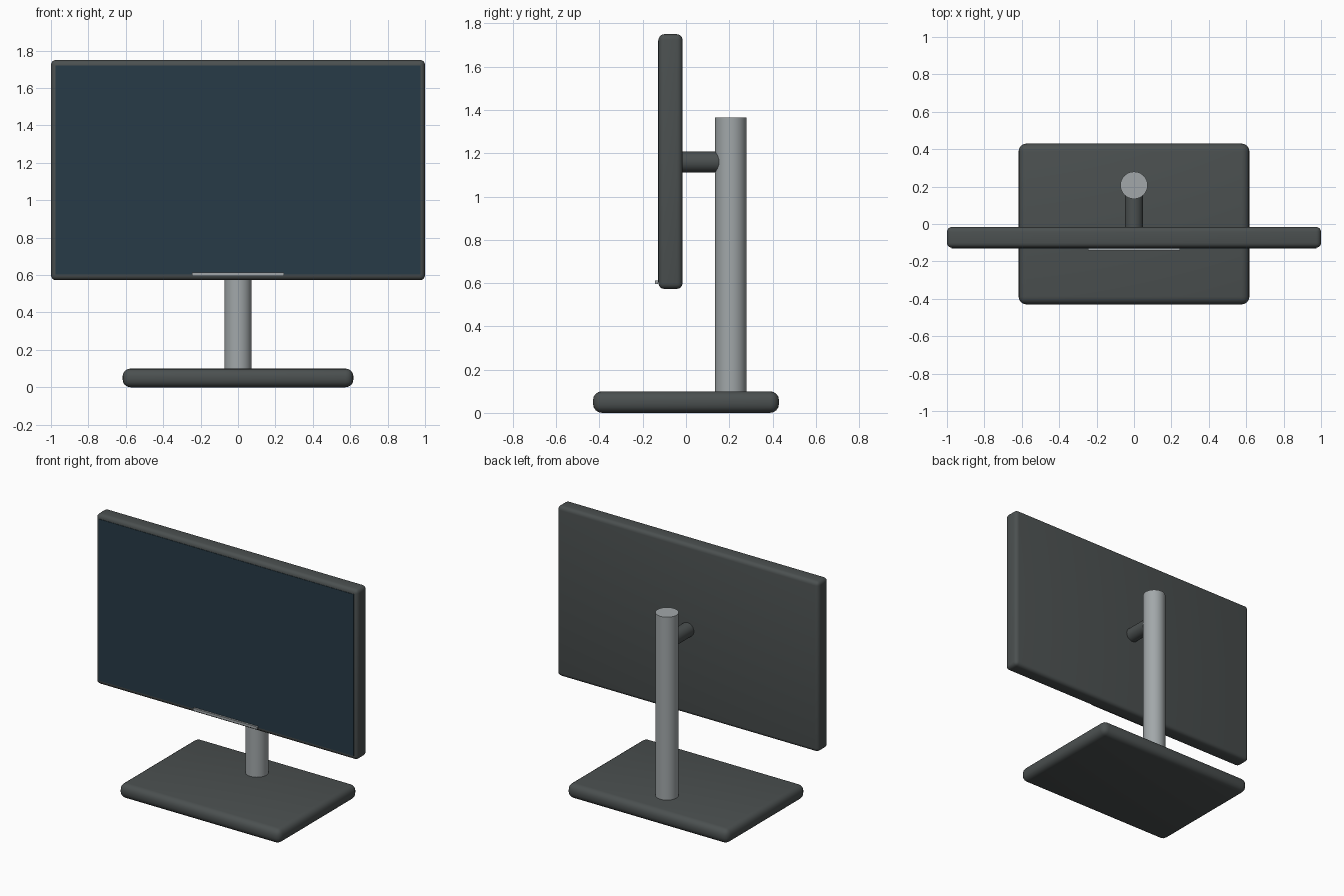
import bpy
import math

cube = bpy.data.objects.get("Cube")
if cube:
    bpy.data.objects.remove(cube, do_unlink=True)


def material(name, color):
    mat = bpy.data.materials.new(name)
    mat.use_nodes = True
    mat.diffuse_color = (*color, 1)
    mat.node_tree.nodes["Principled BSDF"].inputs["Base Color"].default_value = (*color, 1)
    return mat


charcoal = material("charcoal plastic", (0.07, 0.08, 0.08))
metal = material("grey metal", (0.36, 0.39, 0.40))
glass = material("dark blue glass", (0.02, 0.043, 0.063))


def finish(name, mat):
    obj = bpy.context.object
    obj.name = obj.data.name = name
    obj.data.materials.append(mat)
    return obj


def box(name, mat, low, high, bevel=0):
    """Box between two corners, with optional rounded edges."""
    bpy.ops.mesh.primitive_cube_add(size=1, location=[(a + b) / 2 for a, b in zip(low, high)])
    obj = finish(name, mat)
    obj.scale = [b - a for a, b in zip(low, high)]
    bpy.ops.object.transform_apply(location=False, rotation=False, scale=True)
    if bevel:
        mod = obj.modifiers.new("Rounded edges", 'BEVEL')
        mod.width, mod.segments = bevel, 4
        bpy.ops.object.modifier_apply(modifier=mod.name)
        bpy.ops.object.shade_smooth_by_angle(angle=math.radians(35))
    return obj


def rod(name, mat, radius, length, center, tilt=0):
    bpy.ops.mesh.primitive_cylinder_add(vertices=32, radius=radius, depth=length,
                                        location=center, rotation=(tilt, 0, 0))
    finish(name, mat)
    bpy.ops.object.shade_smooth_by_angle(angle=math.radians(35))


# Stand: base plate, upright pole and short arm to the display
box("stand_base", charcoal, (-0.617, -0.43, 0), (0.617, 0.43, 0.1), 0.042)
rod("stand_pole", metal, 0.073, 1.275, (0, 0.207, 0.7275))
rod("mount_arm", charcoal, 0.049, 0.19, (0, 0.065, 1.16), math.pi / 2)

# Display: housing, glass panel and trim strip
box("display_housing", charcoal, (-1, -0.127, 0.573), (1, -0.016, 1.75), 0.026)
box("screen_panel", glass, (-0.975, -0.13, 0.603), (0.975, -0.121, 1.72))
box("trim_strip", metal, (-0.245, -0.143, 0.595), (0.245, -0.129, 0.613))
